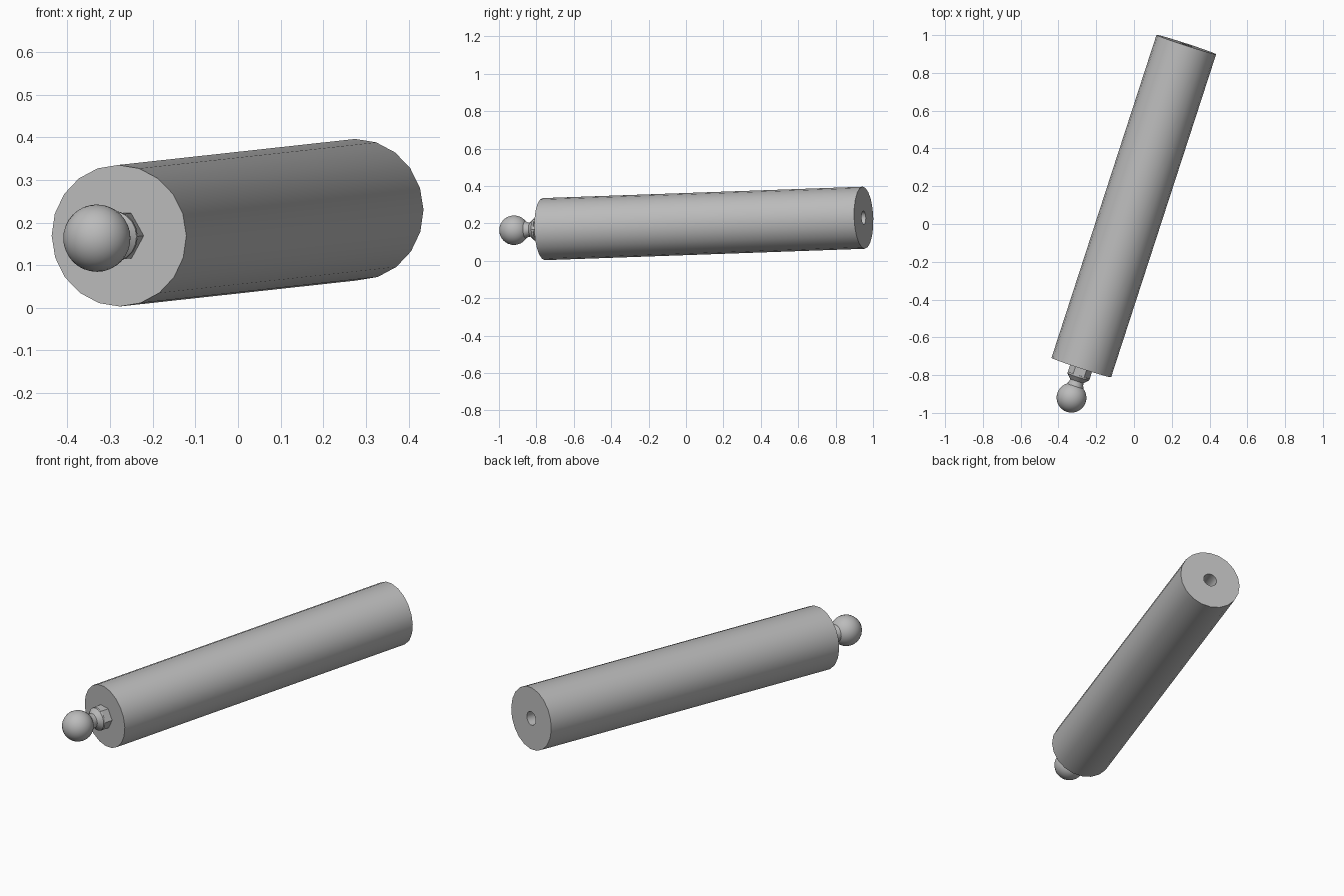
import bpy
import bmesh
from math import cos, sin, pi, radians
from mathutils import Matrix, Vector

cube = bpy.data.objects.get("Cube")
if cube:
    bpy.data.objects.remove(cube, do_unlink=True)

# One plain grey for everything
grey = bpy.data.materials.new("grey")
grey.use_nodes = True
colour = (0.5, 0.5, 0.5, 1)
grey.diffuse_color = colour
grey.node_tree.nodes["Principled BSDF"].inputs["Base Color"].default_value = colour

# Tilted frame: origin at the front face centre, local z along the rod
front = Vector((-0.279, -0.76, 0.169))
back = Vector((0.277, 0.95, 0.23))
LENGTH = (back - front).length
axis = (back - front).normalized()
side = axis.cross(Vector((0, 0, 1))).normalized()
up = axis.cross(side)
frame = Matrix((side, up, axis)).transposed().to_4x4()
frame.translation = front


def finish(name, bm):
    bmesh.ops.recalc_face_normals(bm, faces=bm.faces[:])
    mesh = bpy.data.meshes.new(name)
    bm.to_mesh(mesh)
    bm.free()
    mesh.materials.append(grey)
    obj = bpy.data.objects.new(name, mesh)
    bpy.context.collection.objects.link(obj)
    obj.matrix_world = frame
    bpy.ops.object.select_all(action='DESELECT')
    obj.select_set(True)
    bpy.context.view_layer.objects.active = obj
    bpy.ops.object.shade_smooth_by_angle(angle=radians(30))


def lathe(name, profile, sides):
    """Turn (radius, distance) points about the rod axis, with flat end caps."""
    bm = bmesh.new()
    rings = []
    for r, t in profile:
        rings.append([bm.verts.new((r * cos(2 * pi * i / sides),
                                    r * sin(2 * pi * i / sides), t))
                      for i in range(sides)])
    for a, b in zip(rings, rings[1:]):
        for i in range(sides):
            j = (i + 1) % sides
            bm.faces.new((a[i], a[j], b[j], b[i]))
    bm.faces.new(rings[0])
    bm.faces.new(rings[-1])
    finish(name, bm)


# Main rod with a blind hole in its back end
R, HOLE = 0.166, 0.036
lathe("rod", [(R, 0), (R, LENGTH), (HOLE, LENGTH), (HOLE, LENGTH - 0.2)], 20)

# Hexagonal nut against the front face
lathe("hex_nut", [(0.061, 0.01), (0.061, -0.05)], 6)

# Round collar narrowing to a waist, then flaring into the ball
lathe("neck", [(0.06, -0.042), (0.06, -0.052), (0.038, -0.075),
               (0.038, -0.085), (0.046, -0.105), (0.046, -0.12)], 20)

# Ball at the tip
bm = bmesh.new()
bmesh.ops.create_uvsphere(bm, u_segments=32, v_segments=16, radius=0.079,
                          matrix=Matrix.Translation((0, 0, -0.168)))
finish("ball", bm)
